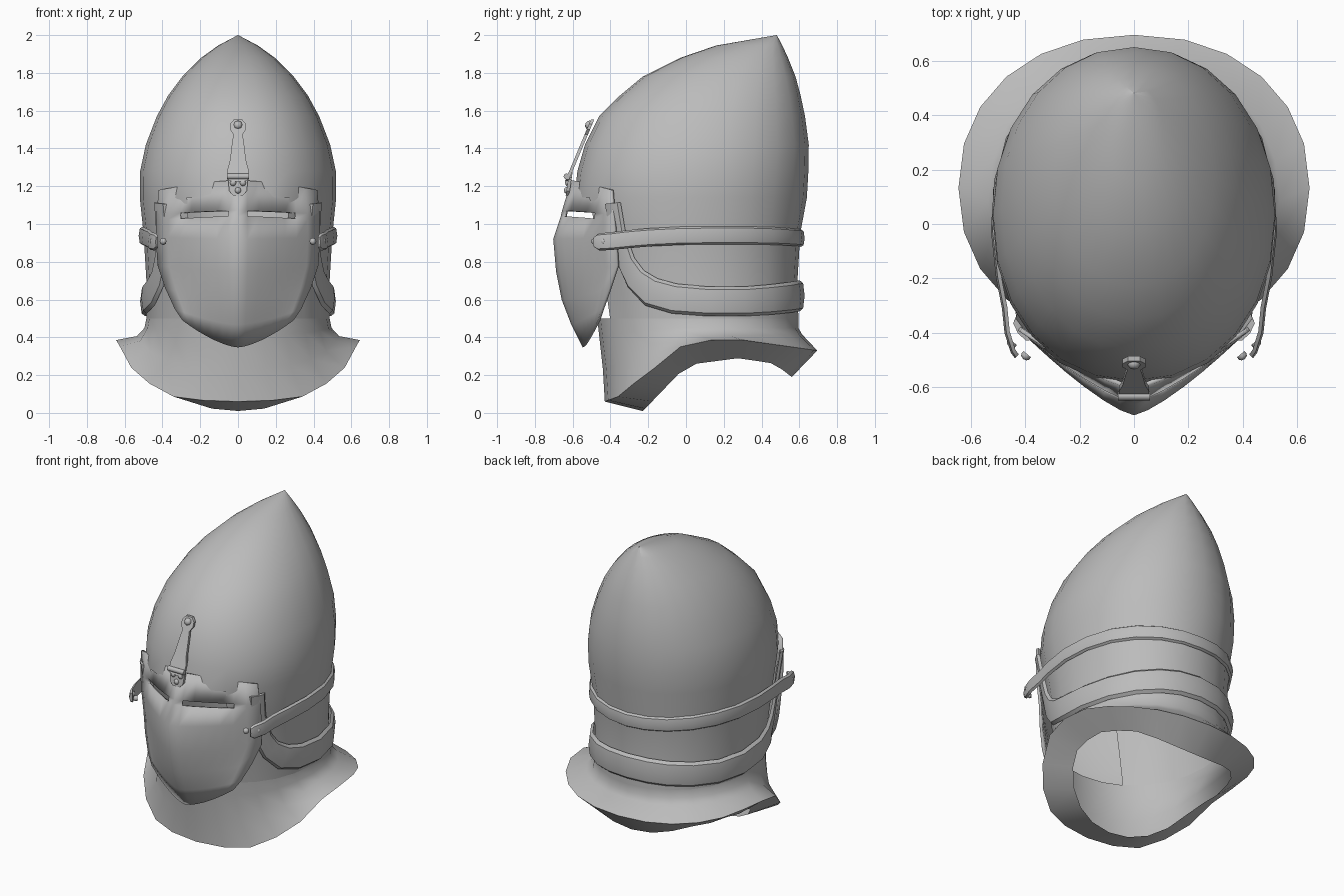
import bpy, bmesh, math
from mathutils import Vector

if "Cube" in bpy.data.objects:
    bpy.data.objects.remove(bpy.data.objects["Cube"])

steel = bpy.data.materials.new("steel_grey")
steel.diffuse_color = (0.5, 0.5, 0.5, 1)
steel.use_nodes = True
steel.node_tree.nodes["Principled BSDF"].inputs["Base Color"].default_value = steel.diffuse_color
N = 24  # segments around the helmet


def make(name, verts, faces, angle=50):
    bm = bmesh.new()
    vs = [bm.verts.new(v) for v in verts]
    for f in faces:
        bm.faces.new([vs[i] for i in f])
    bmesh.ops.remove_doubles(bm, verts=bm.verts[:], dist=1e-5)
    bmesh.ops.recalc_face_normals(bm, faces=bm.faces[:])
    me = bpy.data.meshes.new(name)
    bm.to_mesh(me)
    bm.free()
    ob = bpy.data.objects.new(name, me)
    bpy.context.collection.objects.link(ob)
    me.materials.append(steel)
    bpy.ops.object.select_all(action='DESELECT')
    ob.select_set(True)
    bpy.context.view_layer.objects.active = ob
    bpy.ops.object.shade_smooth_by_angle(angle=math.radians(angle))
    return ob


def lerp(table, k):
    # table rows start with a rising key; the rest is interpolated
    k = max(table[0][0], min(table[-1][0], k))
    for a, b in zip(table, table[1:]):
        if k <= b[0]:
            t = (k - a[0]) / (b[0] - a[0])
            return [p + (q - p) * t for p, q in zip(a[1:], b[1:])]


def oval(a, yf, yb, hx, p=0.95):
    # a = 0 is the front, positive towards +x
    s, c = math.sin(a), math.cos(a)
    x = math.copysign(abs(s) ** p, s) * hx
    y = (yf + yb) / 2 - math.copysign(abs(c) ** p, c) * (yb - yf) / 2
    return x, y


def bridge(i, j):
    return [(i * N + k, i * N + (k + 1) % N, j * N + (k + 1) % N, j * N + k) for k in range(N)]


# skull: height, front y, back y, half width
SKULL = [(.50, -.47, .595, .485), (.70, -.50, .59, .485), (.95, -.55, .605, .50),
         (1.14, -.59, .64, .52), (1.28, -.575, .648, .518), (1.42, -.535, .65, .488),
         (1.57, -.46, .63, .43), (1.68, -.35, .607, .37), (1.78, -.23, .58, .295),
         (1.88, -.03, .54, .195), (1.945, .16, .51, .105), (2.0, .479, .481, .001)]
angles = [2 * math.pi * k / N for k in range(N)]
verts = [(*oval(a, *r[1:]), r[0]) for r in SKULL for a in angles]
faces = []
for i in range(len(SKULL) - 1):
    for k, f in enumerate(bridge(i, i + 1)):
        if not (i < 3 and (k < 2 or k >= N - 2)):   # face opening
            faces.append(f)
faces.append([(len(SKULL) - 1) * N + k for k in range(N)])
make("skull", verts, faces)

# neck guard: neck ring, throat, flare, outer rim and turned-in lip
RIM = [(-.43, .06), (-.35, .09), (-.26, .17), (-.15, .25), (-.03, .35), (.2, .40), (.695, .33)]
LIP = [(-.23, .01), (-.14, .10), (-.05, .20), (.05, .26), (.28, .29), (.47, .26), (.56, .19)]
verts = []
for a in angles:
    verts.append((*oval(a, *SKULL[0][1:]), .50))
for a in angles:
    x, y = oval(a, -.46, .595, .495)
    verts.append((x, y, .41 + .04 * min(1, (y + .46) / .4)))
for a in angles:
    x, y = oval(a, -.44, .615, .535)
    verts.append((x, y, lerp([(-.44, .23), (-.25, .30), (0, .405), (.615, .415)], y)[0]))
for a in angles:
    x, y = oval(a, -.43, .695, .645, .92)
    verts.append((x, y, lerp(RIM, y)[0]))
for a in angles:
    x, y = oval(a, -.23, .56, .50)
    verts.append((x, y, lerp(LIP, y)[0]))
make("neck_guard", verts, sum((bridge(i, i + 1) for i in range(4)), []))

# visor rows: centre z, edge z, half width, centre y, edge y
VISOR = [(.35, .49, .29, -.54, -.46), (.47, .55, .33, -.60, -.44), (.60, .66, .38, -.65, -.40),
         (.75, .78, .42, -.68, -.36), (.92, .93, .43, -.695, -.37), (1.04, 1.02, .428, -.655, -.378),
         (1.07, 1.05, .427, -.648, -.38), (1.23, 1.18, .415, -.60, -.39)]
half = [.11, .25, .42, .57, .71, .85, 1]
us = [-u for u in reversed(half)] + [0] + half
verts, faces = [], []
for zc, ze, w, yc, ye in VISOR:
    for u in us:
        t = abs(u)
        verts.append((u * w, yc + (ye - yc) * t ** 1.3, zc + (ze - zc) * t ** 1.5))
M = len(us)
for i in range(len(VISOR) - 1):
    for k in range(M - 1):
        mid = abs(us[k] + us[k + 1]) / 2
        if not (i == 5 and .11 < mid < .71):        # eye slits
            faces.append((i * M + k, i * M + k + 1, (i + 1) * M + k + 1, (i + 1) * M + k))
visor = make("visor", verts, faces)
mod = visor.modifiers.new("thickness", 'SOLIDIFY')
mod.thickness = .016
mod.offset = 0


def band(name, right_half, bulge):
    # right_half: (y, z, half width, stand-off) from the front round to the back
    path = []
    for y, z, w, off in right_half:
        yf, yb, hx = lerp(SKULL, z)
        c = max(-1, min(1, ((yf + yb) / 2 - y) / ((yb - yf) / 2)))
        a = math.acos(math.copysign(abs(c) ** (1 / .95), c))
        x, y = oval(a, yf, yb, hx)
        n = Vector((x / hx ** 2, (y - (yf + yb) / 2) / ((yb - yf) / 2) ** 2, 0)).normalized()
        path.append((Vector((x, y, z)) + n * off, n, w))
    flip = Vector((-1, 1, 1))
    path += [(p * flip, n * flip, w) for p, n, w in reversed(path[:-1])]
    section = [(-1, 0), (-.8, .7), (0, 1), (.8, .7), (1, 0)]
    verts, faces, S = [], [], len(section)
    for i, (p, n, w) in enumerate(path):
        t = path[min(i + 1, len(path) - 1)][0] - path[max(i - 1, 0)][0]
        b = t.cross(n).normalized()
        verts += [p + b * w * k + n * bulge * h for k, h in section]
    for i in range(len(path) - 1):
        for k in range(S):
            l = (k + 1) % S
            faces.append((i * S + k, i * S + l, (i + 1) * S + l, (i + 1) * S + k))
    faces += [list(range(S)), [(len(path) - 1) * S + k for k in range(S)]]
    make(name, verts, faces, 40)


# visor strap round the back of the skull
band("visor_strap", [(-.40, .905, .03, .115), (-.385, .905, .046, .112), (-.34, .91, .047, .085),
                     (-.28, .92, .048, .045), (-.18, .93, .048, .02), (-.02, .938, .048, .008),
                     (.16, .94, .048, .005), (.32, .94, .048, .005), (.45, .937, .047, .005),
                     (.54, .932, .046, .005), (.59, .928, .046, .005), (.62, .925, .046, .005)], .02)
# heavier band holding the neck guard
band("neck_band", [(-.38, 1.11, .05, .01), (-.355, .95, .052, .01), (-.31, .80, .056, .01),
                   (-.26, .71, .066, .01), (-.18, .64, .08, .01), (-.06, .605, .08, .01),
                   (.12, .59, .078, .01), (.30, .59, .078, .01), (.44, .60, .08, .01),
                   (.53, .61, .081, .01), (.575, .617, .082, .01), (.61, .62, .082, .01)], .026)


def plate(name, outline, y_at, depth):
    # outline: right-hand (x, z) points from bottom to top, mirrored
    pts = outline + [(-x, z) for x, z in reversed(outline)]
    n = len(pts)
    verts = [(x, y_at(z) + d, z) for d in (0, depth) for x, z in pts]
    faces = [list(range(n)), list(range(n, 2 * n))]
    faces += [(i, (i + 1) % n, n + (i + 1) % n, n + i) for i in range(n)]
    make(name, verts, faces, 30)


def dome(name, loc, r, normal=(0, -1, 0)):
    q = Vector(normal).to_track_quat('Z', 'Y')
    prof = [(1, -.5), (1, .15), (.7, .6)]
    verts = [Vector(loc) + q @ Vector((r * s * math.cos(k * math.pi / 4), r * s * math.sin(k * math.pi / 4), r * h))
             for s, h in prof for k in range(8)] + [Vector(loc) + q @ Vector((0, 0, r * .8))]
    faces = [(i * 8 + k, i * 8 + (k + 1) % 8, i * 8 + 8 + (k + 1) % 8, i * 8 + 8 + k)
             for i in range(2) for k in range(8)]
    faces += [(16 + k, 16 + (k + 1) % 8, 24) for k in range(8)]
    make(name, verts, faces, 60)


# brow clasp: arm on the skull, hinge pin, plate on the visor
def arm_y(z):
    return -.505 - (1.55 - z) * .42


def hinge_y(z):
    return -.637 + (z - 1.15) * .15


plate("clasp_arm", [(.03, 1.225), (.055, 1.235), (.055, 1.29), (.042, 1.34), (.03, 1.44), (.024, 1.475),
                    (.042, 1.50), (.042, 1.53), (.022, 1.553)], arm_y, .018)
plate("clasp_hinge", [(.025, 1.15), (.047, 1.175), (.052, 1.235), (.03, 1.245), (.03, 1.28)], hinge_y, .018)
pin = [(x, -.632 + .016 * math.cos(k * math.pi / 4), 1.252 + .016 * math.sin(k * math.pi / 4))
       for x in (-.058, .058) for k in range(8)]
make("hinge_pin", pin, [(k, (k + 1) % 8, 8 + (k + 1) % 8, 8 + k) for k in range(8)]
     + [list(range(8)), list(range(8, 16))], 50)
dome("arm_rivet", (0, arm_y(1.525), 1.525), .023, (0, -.9, .4))
for i, (x, z) in enumerate([(-.026, 1.218), (.026, 1.218), (0, 1.178)]):
    dome("hinge_rivet_%d" % i, (x, hinge_y(z), z), .017)

# strap rivets on both sides
for side in (-1, 1):
    for x, y in ((.398, -.485), (.45, -.44)):
        dome("strap_rivet", (side * x, y, .908), .018, (side * .65, -.76, 0))
